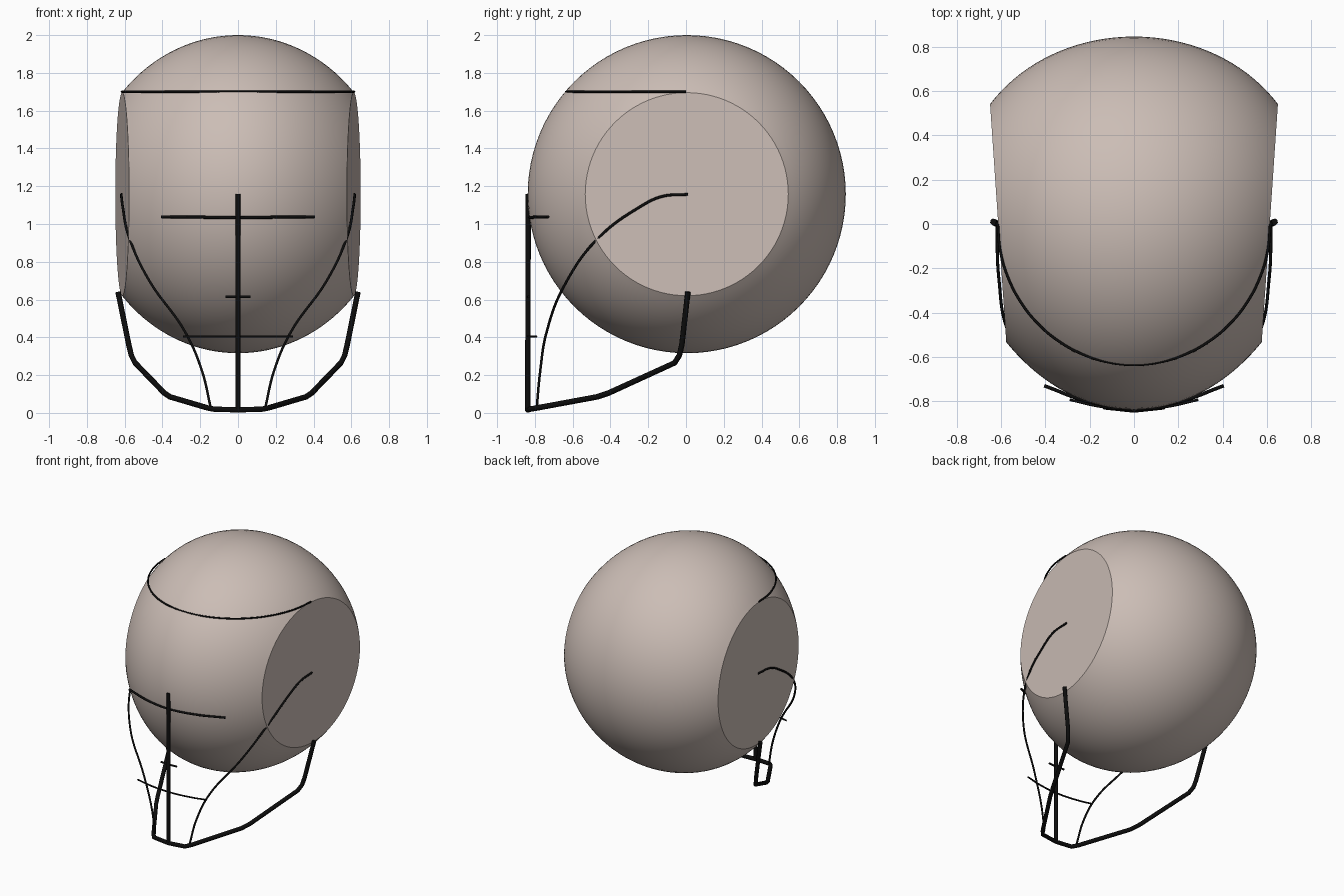
import bpy, bmesh, math
from mathutils import Matrix

cube = bpy.data.objects.get("Cube")
if cube:
    bpy.data.objects.remove(cube)


def material(name, color, roughness):
    m = bpy.data.materials.new(name)
    m.use_nodes = True
    m.diffuse_color = color
    bsdf = m.node_tree.nodes["Principled BSDF"]
    bsdf.inputs["Base Color"].default_value = color
    bsdf.inputs["Roughness"].default_value = roughness
    return m


CLAY = material("warm grey clay", (0.60, 0.51, 0.465, 1), 0.6)
BLACK = material("black line", (0.004, 0.004, 0.004, 1), 0.8)

RADIUS, CENTER_Z, CUT = 0.842, 1.158, 0.648


# Cranium: ball with flat sides, narrowing toward the face
def cranium():
    bm = bmesh.new()
    bmesh.ops.create_uvsphere(bm, u_segments=96, v_segments=64, radius=RADIUS,
                              matrix=Matrix.Rotation(math.pi / 2, 4, 'Y'))
    for side in (-1, 1):
        geom = bm.verts[:] + bm.edges[:] + bm.faces[:]
        cut = bmesh.ops.bisect_plane(bm, geom=geom, plane_co=(side * CUT, 0, 0),
                                     plane_no=(side, 0, 0), clear_outer=True)
        rim = [e for e in cut["geom_cut"] if isinstance(e, bmesh.types.BMEdge)]
        bmesh.ops.contextual_create(bm, geom=rim)
    for v in bm.verts:
        v.co.x *= 0.946 + 0.105 * v.co.y
        v.co.y += 0.004
        v.co.z += CENTER_Z
    bmesh.ops.recalc_face_normals(bm, faces=bm.faces[:])
    mesh = bpy.data.meshes.new("cranium")
    bm.to_mesh(mesh)
    bm.free()
    obj = bpy.data.objects.new("cranium", mesh)
    bpy.context.collection.objects.link(obj)
    mesh.materials.append(CLAY)
    bpy.context.view_layer.objects.active = obj
    obj.select_set(True)
    bpy.ops.object.shade_smooth_by_angle(angle=math.radians(20))
    obj.select_set(False)


# Round line through a few points, straight or smooth
def line(name, points, thickness, smooth=True):
    curve = bpy.data.curves.new(name, 'CURVE')
    curve.dimensions = '3D'
    curve.bevel_depth = thickness
    curve.bevel_resolution = 2
    curve.use_fill_caps = True
    if smooth:
        spline = curve.splines.new('BEZIER')
        spline.bezier_points.add(len(points) - 1)
        for bp, p in zip(spline.bezier_points, points):
            bp.co = p
            bp.handle_left_type = bp.handle_right_type = 'AUTO'
        spline.resolution_u = 8
    else:
        spline = curve.splines.new('POLY')
        spline.points.add(len(points) - 1)
        for sp, p in zip(spline.points, points):
            sp.co = (*p, 1)
    curve.materials.append(BLACK)
    obj = bpy.data.objects.new(name, curve)
    bpy.context.collection.objects.link(obj)


def mirrored(half):
    """Extend a half path from the left side across the middle."""
    return half + [(-x, y, z) for x, y, z in reversed(half) if x > 0]


cranium()

# Hairline: half ring around the upper front
steps = [i * math.pi / 16 for i in range(17)]
line("hairline", [(0.615 * math.cos(a), -0.635 * math.sin(a), 1.7) for a in steps], 0.006)

# Jaw: thick bent line from side to side under the chin
jaw = [(0.635, 0.01, 0.64), (0.578, -0.022, 0.36), (0.565, -0.035, 0.305),
       (0.545, -0.06, 0.265), (0.39, -0.41, 0.105), (0.36, -0.47, 0.085),
       (0.16, -0.79, 0.026), (0.13, -0.825, 0.02), (0, -0.838, 0.016)]
line("jaw_line", mirrored(jaw), 0.015, smooth=False)

# Centre line of the face
line("centre_line", [(0, -0.835, 1.16), (0, -0.838, 0.016)], 0.014, smooth=False)

# Cheek lines
cheek = [(0.617, 0.01, 1.157), (0.617, -0.13, 1.145), (0.61, -0.245, 1.09),
         (0.577, -0.46, 0.93), (0.47, -0.63, 0.7), (0.275, -0.74, 0.42),
         (0.19, -0.772, 0.22), (0.145, -0.79, 0.03)]
for side, name in ((1, "left_cheek_line"), (-1, "right_cheek_line")):
    line(name, [(side * x, y, z) for x, y, z in cheek], 0.007)

# Eye, nose and mouth lines
line("eye_line", mirrored([(0.405, -0.73, 1.038), (0.2, -0.803, 1.036), (0, -0.828, 1.034)]), 0.008)
line("nose_line", mirrored([(0.066, -0.832, 0.615), (0, -0.836, 0.615)]), 0.007)
line("mouth_line", mirrored([(0.29, -0.793, 0.405), (0.15, -0.824, 0.405), (0, -0.836, 0.405)]), 0.006)
